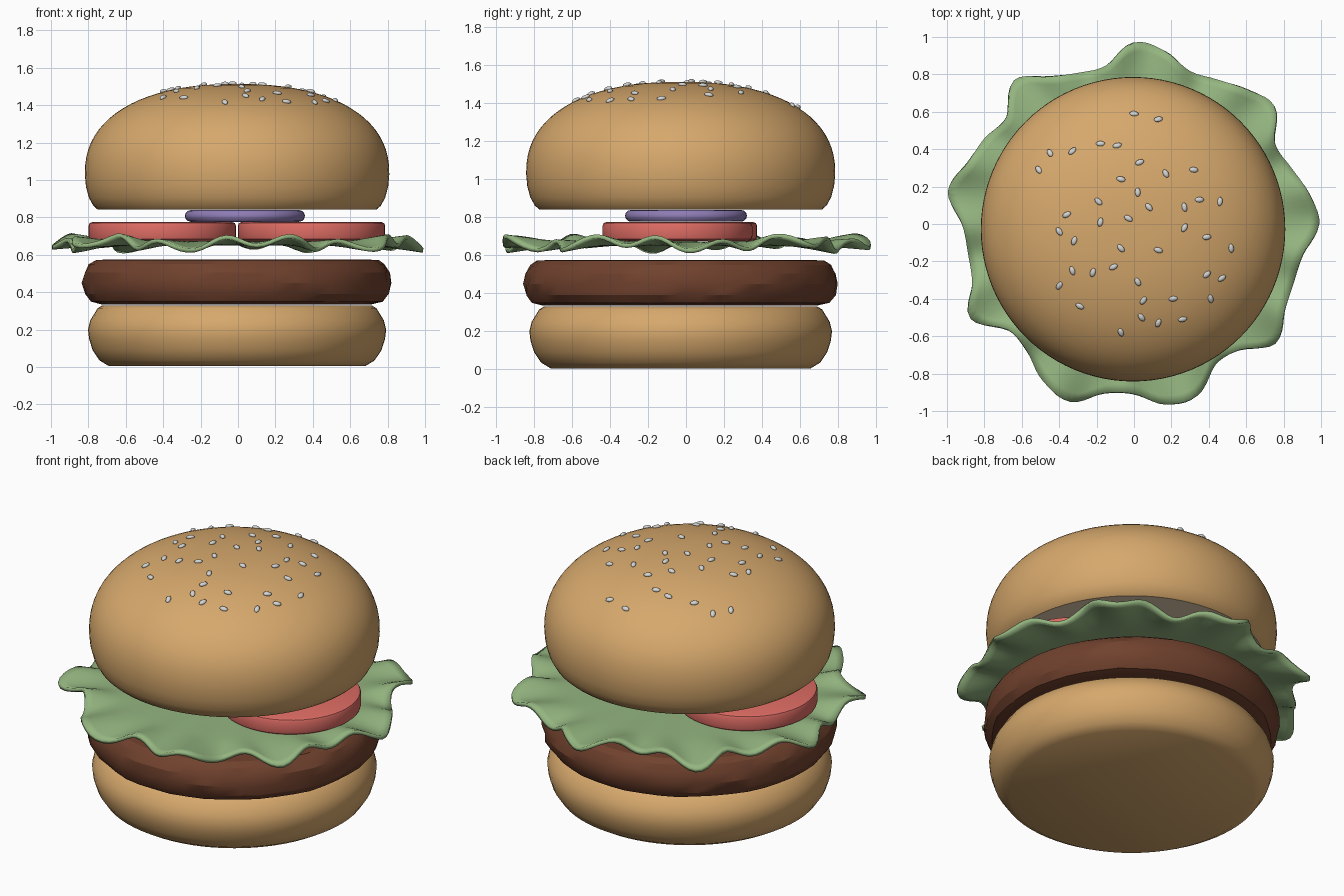
import bpy, bmesh, math, random
from mathutils import Vector, Matrix

random.seed(4)
cube = bpy.data.objects.get("Cube")
if cube:
    bpy.data.objects.remove(cube, do_unlink=True)


def material(name, *rgb):
    linear = [(c / 255 / 12.92) if c < 11 else ((c / 255 + 0.055) / 1.055) ** 2.4 for c in rgb]
    mat = bpy.data.materials.new(name)
    mat.use_nodes = True
    mat.diffuse_color = (*linear, 1)
    mat.node_tree.nodes["Principled BSDF"].inputs["Base Color"].default_value = (*linear, 1)
    return mat


crust = material("toasted crust", 214, 168, 108)
crumb = material("cream crumb", 236, 212, 182)
meat = material("brown meat", 112, 65, 45)
leaf = material("leaf green", 148, 181, 128)
red = material("tomato red", 222, 108, 100)
purple = material("onion purple", 142, 124, 180)
seed_white = material("seed white", 212, 212, 210)


def finish(bm, name, mats, angle=35):
    bmesh.ops.recalc_face_normals(bm, faces=bm.faces)
    mesh = bpy.data.meshes.new(name)
    bm.to_mesh(mesh)
    bm.free()
    for mat in mats:
        mesh.materials.append(mat)
    obj = bpy.data.objects.new(name, mesh)
    bpy.context.collection.objects.link(obj)
    bpy.ops.object.select_all(action="DESELECT")
    obj.select_set(True)
    bpy.context.view_layer.objects.active = obj
    bpy.ops.object.shade_smooth_by_angle(angle=math.radians(angle))
    return obj


def lathe(profile, centre, segments=72):
    """Closed solid turned around a vertical axis; profile runs (radius, height)."""
    bm = bmesh.new()
    rings = []
    for r, z in profile:
        ring = []
        for i in range(segments):
            a = math.tau * i / segments
            ring.append(bm.verts.new((centre[0] + r * math.cos(a), centre[1] + r * math.sin(a), z)))
        rings.append(ring)
    for low, high in zip(rings, rings[1:]):
        for i in range(segments):
            j = (i + 1) % segments
            bm.faces.new((low[i], low[j], high[j], high[i]))
    bm.faces.new(rings[0][::-1])
    bm.faces.new(rings[-1])
    bm.normal_update()
    return bm


# Bottom bun, with the cut side in cream
CENTRE = (-0.005, -0.028)
bm = lathe([(.685, .005), (.735, .035), (.772, .09), (.791, .15), (.797, .2),
            (.785, .25), (.745, .315), (.72, .33)], CENTRE)
for f in bm.faces:
    f.material_index = int(f.normal.z > 0.95)
finish(bm, "bottom_bun", [crust, crumb])

# Patty, slightly uneven around the rim
bm = lathe([(.72, .335), (.785, .35), (.815, .39), (.825, .45), (.818, .505),
            (.79, .55), (.755, .572), (.7, .575)], CENTRE, 48)
for v in bm.verts:
    k = 1 + random.uniform(-0.008, 0.008)
    v.co.x *= k
    v.co.y *= k
finish(bm, "patty", [meat], 25)

# Lettuce leaf: outline radius every ten degrees, in hundredths
OUTLINE = [99, 95, 89, 87, 98, 94, 89, 87, 94, 97, 86, 86, 91, 100, 89, 92, 95, 101,
           92, 90, 92, 101, 88, 89, 97, 101, 92, 91, 98, 98, 87, 88, 99, 93, 91, 92]


def outline(a):
    """Smooth closed curve through the outline radii."""
    n = len(OUTLINE)
    s = (a / math.tau * n) % n
    i, t = int(s), s % 1
    p, q, r, w = (OUTLINE[(i + d) % n] / 100 for d in (-1, 0, 1, 2))
    return q + t / 2 * (r - p + t * (2 * p - 5 * q + 4 * r - w + t * (3 * (q - r) + w - p)))


bm = bmesh.new()
COUNT = 180
middle = bm.verts.new((0, 0, 0.662))
previous = None
for rho in (0.35, 0.65, 0.72, 0.78, 0.84, 0.9, 0.95, 1):
    ring = []
    for i in range(COUNT):
        a = math.tau * i / COUNT
        b = a - math.radians(128)
        ruffle = max(0, (rho - 0.68) / 0.32) ** 1.2
        wave = -0.028 * math.cos(17 * b) - 0.016 * math.cos(6 * b)
        r = rho * (1 + (outline(a) - 1) * min(1, ruffle + 0.3))
        ring.append(bm.verts.new((r * math.cos(a), r * math.sin(a), 0.662 + wave * ruffle)))
    for i in range(COUNT):
        j = (i + 1) % COUNT
        if previous:
            bm.faces.new((previous[i], ring[i], ring[j], previous[j]))
        else:
            bm.faces.new((middle, ring[i], ring[j]))
    previous = ring
lettuce = finish(bm, "lettuce", [leaf], 50)
thick = lettuce.modifiers.new("thickness", "SOLIDIFY")
thick.thickness = 0.022
thick.offset = 0

# Two tomato slices side by side
for name, x, y in (("left_tomato_slice", 0.393, -0.045), ("right_tomato_slice", -0.405, -0.02)):
    bm = lathe([(.375, .675), (.39, .685), (.394, .7), (.394, .755), (.388, .77), (.372, .776)],
               (x, y), 48)
    finish(bm, name, [red])

# Onion slice of nested rings
for n, radius in enumerate((0.29, 0.225, 0.16, 0.095)):
    bpy.ops.mesh.primitive_torus_add(location=(0.037, 0, 0.808), major_radius=radius,
                                     minor_radius=0.031, major_segments=48, minor_segments=12)
    ring = bpy.context.object
    ring.name = "onion_ring_" + "abcd"[n]
    ring.data.materials.append(purple)
    bpy.ops.object.shade_smooth_by_angle()

# Top bun: rounded dome over a tucked-in base
RADIUS, WAIST, RISE, POWER = 0.814, 1.03, 0.484, 2.3


def dome_height(r):
    return WAIST + RISE * (1 - min(1, r / RADIUS) ** POWER) ** (1 / POWER)


profile = [(.745, .842), (.768, .862), (.792, .905), (.808, .965)]
for i in range(21):
    t = math.pi / 2 * i / 20.3
    profile.append((RADIUS * math.cos(t) ** (2 / POWER), WAIST + RISE * math.sin(t) ** (2 / POWER)))
bm = lathe(profile, CENTRE, 96)
for f in bm.faces:
    f.material_index = int(f.normal.z < -0.95)
finish(bm, "top_bun", [crust, crumb])

# Sesame seeds scattered on the dome, positions in hundredths
SEEDS = [(-51, 29), (-45, 38), (-33, 39), (-18, 43), (-9, 42), (0, 59), (13, 56), (3, 33),
         (-7, 24), (17, 27), (32, 29), (2, 17), (-19, 12), (-36, 5), (-40, -4), (-32, -9),
         (-18, 1), (-3, 3), (8, 9), (27, 9), (35, 13), (46, 12), (27, -2), (39, -7),
         (52, -13), (13, -14), (-7, -13), (-11, -23), (-22, -26), (-33, -25), (-40, -33),
         (-29, -44), (2, -31), (5, -41), (21, -40), (4, -50), (13, -53), (26, -51),
         (-7, -58), (41, -40), (47, -29), (39, -27)]
bm = bmesh.new()
for sx, sy in SEEDS:
    x, y = sx / 100, sy / 100
    out = Vector((x - CENTRE[0], y - CENTRE[1], 0))
    r = out.length
    slope = (dome_height(r) - dome_height(r + 0.01)) / 0.01
    normal = out.normalized() * slope + Vector((0, 0, 1))
    tilt = normal.to_track_quat("Z", "Y").to_matrix().to_4x4()
    place = (Matrix.Translation((x, y, dome_height(r) + 0.004)) @ tilt
             @ Matrix.Rotation(random.uniform(0, math.pi), 4, "Z")
             @ Matrix.Diagonal((0.025, 0.015, 0.011, 1)))
    bmesh.ops.create_uvsphere(bm, u_segments=10, v_segments=6, radius=1, matrix=place)
finish(bm, "sesame_seeds", [seed_white], 60)
